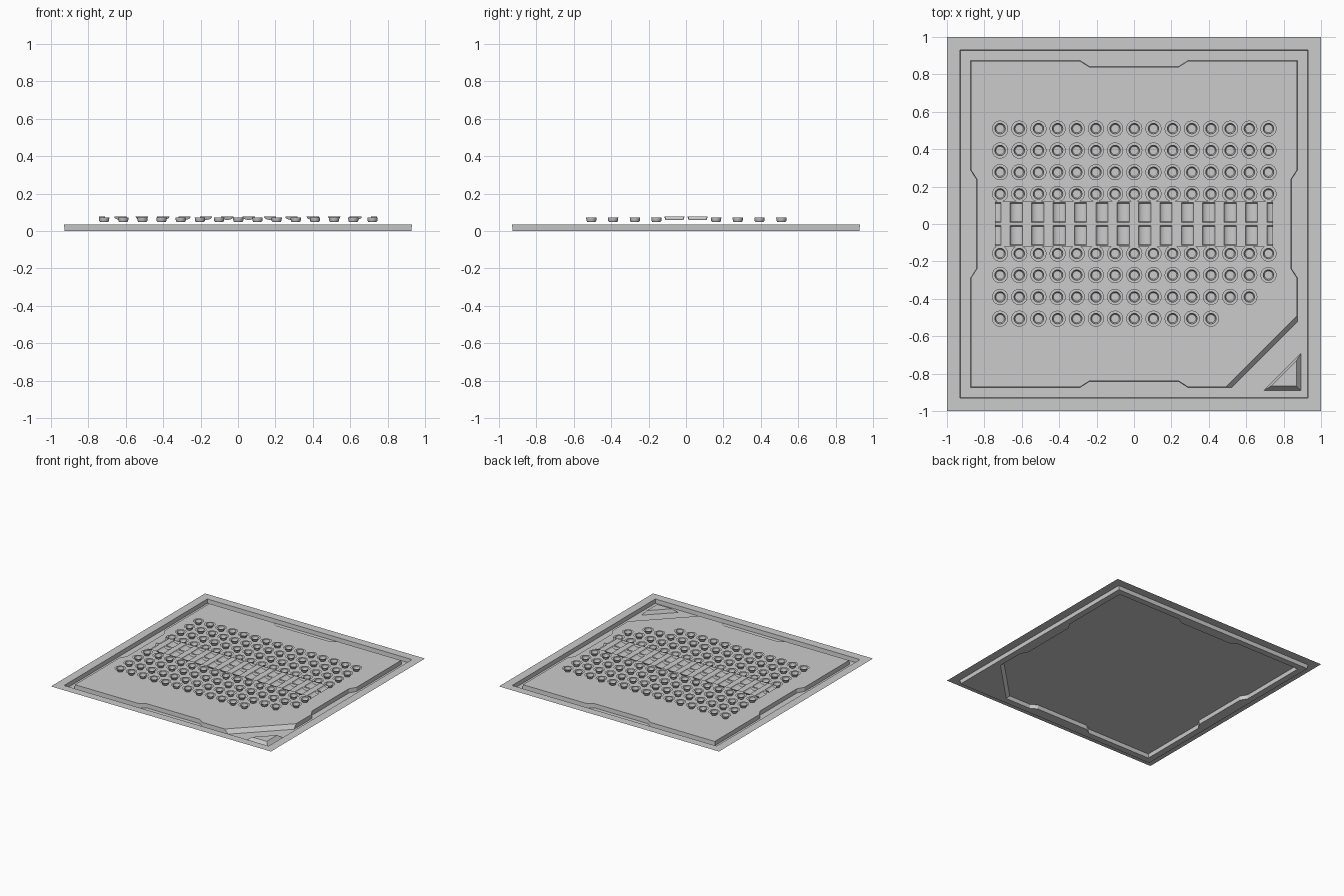
import bpy, bmesh, math

if "Cube" in bpy.data.objects:
    bpy.data.objects.remove(bpy.data.objects["Cube"])

grey = bpy.data.materials.new("light_grey")
grey.diffuse_color = (0.6, 0.6, 0.6, 1)
grey.use_nodes = True
grey.node_tree.nodes["Principled BSDF"].inputs["Base Color"].default_value = grey.diffuse_color

H = 0.033  # height of the panel surface above the groove floor


def finish(name, bm, smooth=False):
    """Turn a bmesh into a named object with faces pointing up."""
    bm.normal_update()
    bmesh.ops.recalc_face_normals(bm, faces=bm.faces)
    bm.normal_update()
    if sum(f.normal.z * f.calc_area() for f in bm.faces) < 0:
        bmesh.ops.reverse_faces(bm, faces=bm.faces)
    me = bpy.data.meshes.new(name)
    bm.to_mesh(me)
    bm.free()
    me.materials.append(grey)
    ob = bpy.data.objects.new(name, me)
    bpy.context.collection.objects.link(ob)
    if smooth:
        bpy.ops.object.select_all(action='DESELECT')
        ob.select_set(True)
        bpy.context.view_layer.objects.active = ob
        bpy.ops.object.shade_smooth_by_angle(angle=math.radians(35))
    return ob


def loop(bm, pts, z):
    return [bm.verts.new((x, y, z)) for x, y in pts]


def bridge(bm, a, b):
    n = len(a)
    for i in range(n):
        bm.faces.new((a[i], a[(i + 1) % n], b[(i + 1) % n], b[i]))


def square(r):
    return [(-r, -r), (r, -r), (r, r), (-r, r)]


def panel_outline(r, notch, cut):
    """Square with a shallow notch in each side and one cut corner."""
    side = [(-0.29, -r), (-0.24, -notch), (0.24, -notch), (0.29, -r)]
    pts = []
    for k in range(4):
        c, s = round(math.cos(k * math.pi / 2)), round(math.sin(k * math.pi / 2))
        ends = [(cut, -r), (r, -cut)] if k == 0 else [(r, -r)]
        pts += [(c * x - s * y, s * x + c * y) for x, y in side + ends]
    return pts


# Panel: flat border, sunken groove and raised inner field in one sheet
bm = bmesh.new()
edge = loop(bm, square(1.0), H)
lip = loop(bm, square(0.93), H)
floor_out = loop(bm, square(0.927), 0)
floor_in = loop(bm, panel_outline(0.875, 0.843, 0.522), 0)
field = loop(bm, panel_outline(0.872, 0.84, 0.49), H)
bridge(bm, edge, lip)
bridge(bm, lip, floor_out)
bridge(bm, floor_in, field)
bm.faces.new(field)
ring = [bm.edges.get((l[i - 1], l[i])) for l in (floor_out, floor_in) for i in range(len(l))]
bmesh.ops.triangle_fill(bm, edges=ring, use_beauty=True)
finish("base_panel", bm)

# Raised triangle in the cut corner
bm = bmesh.new()
low = loop(bm, [(0.695, -0.89), (0.892, -0.89), (0.892, -0.693)], 0.0005)
top = loop(bm, [(0.733, -0.866), (0.868, -0.866), (0.868, -0.731)], 0.03)
bridge(bm, low, top)
bm.faces.new(top)
finish("corner_triangle", bm)

# Round cups with a thin flat flange, in eight rows
PROFILE = [(0.043, 0.071), (0.028, 0.071), (0.0265, 0.055), (0.022, 0.048)]
ROWS = [(0.51, 15), (0.393, 15), (0.277, 15), (0.161, 15),
        (-0.158, 15), (-0.273, 15), (-0.39, 14), (-0.506, 12)]
SEG = 24
for r, (y, count) in enumerate(ROWS):
    bm = bmesh.new()
    for i in range(count):
        x = -0.716 + 0.1025 * i
        rings = []
        for rad, z in PROFILE:
            pts = [(x + rad * math.cos(2 * math.pi * k / SEG),
                    y + rad * math.sin(2 * math.pi * k / SEG)) for k in range(SEG)]
            rings.append(loop(bm, pts, z))
        for a, b in zip(rings, rings[1:]):
            bridge(bm, a, b)
        bm.faces.new(rings[-1])
    finish(f"cup_row_{r + 1}", bm, smooth=True)

# Two rows of rounded troughs pressed into a thin sheet, half troughs at the ends
TOP, DEPTH, HALF, PITCH, END = 0.077, 0.018, 0.033, 0.1143, 0.743
xs = []
for k in range(14):
    for j in range(-6, 7):
        x = -END + PITCH * k + HALF * math.sin(j * math.pi / 12)
        if abs(x) <= END + 1e-6:
            xs.append((x, DEPTH * math.cos(j * math.pi / 12)))
for name, sgn in (("trough_row_back", 1), ("trough_row_front", -1)):
    bm = bmesh.new()
    stations = [(0.0, 0), (0.008, 0), (0.014, 1), (0.11, 1), (0.116, 0), (0.12, 0)]
    grid = [[bm.verts.new((x, sgn * y, TOP - d * f)) for x, d in xs] for y, f in stations]
    for a, b in zip(grid, grid[1:]):
        for i in range(len(xs) - 1):
            bm.faces.new((a[i], a[i + 1], b[i + 1], b[i]))
    finish(name, bm, smooth=True)
